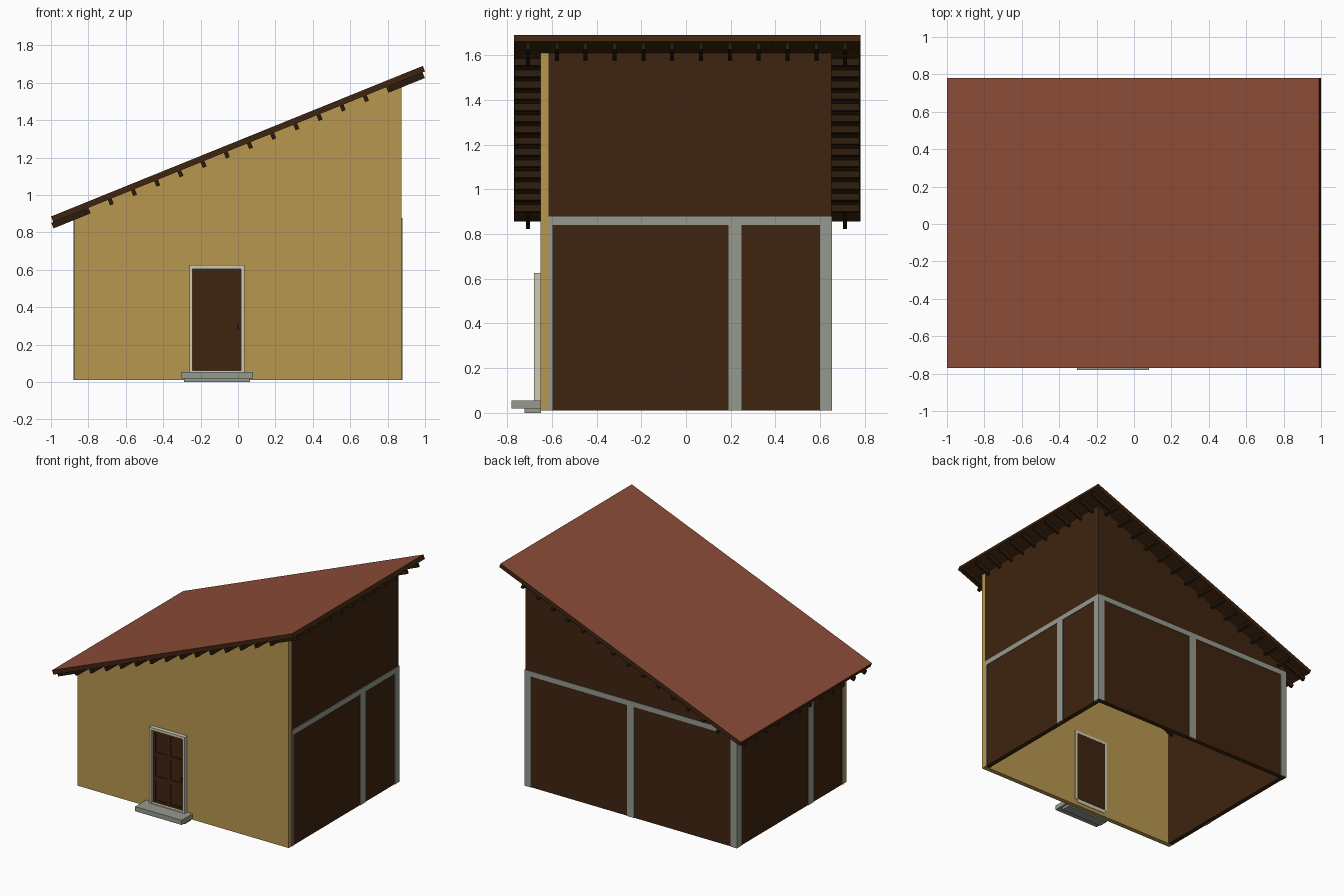
import bpy, bmesh, math

if "Cube" in bpy.data.objects:
    bpy.data.objects.remove(bpy.data.objects["Cube"])

def mat(name, r, g, b):
    lin = lambda c: ((c / 255 + 0.055) / 1.055) ** 2.4 if c > 10 else c / 255 / 12.92
    m = bpy.data.materials.new(name)
    m.diffuse_color = (lin(r), lin(g), lin(b), 1)
    m.use_nodes = True
    m.node_tree.nodes["Principled BSDF"].inputs["Base Color"].default_value = m.diffuse_color
    return m

RED = mat("red_roof", 140, 76, 56)
TAN = mat("tan_plaster", 184, 151, 80)
BROWN = mat("brown_wood", 62, 36, 15)
DARK = mat("dark_wood", 42, 26, 12)
GREY = mat("grey_trim", 150, 154, 143)
CREAM = mat("cream_frame", 205, 203, 178)
BLACK = mat("black_handle", 22, 18, 16)

def prism(bm, pts, y0, y1):
    """Extrude an x-z outline from y0 to y1."""
    a = [bm.verts.new((x, y0, z)) for x, z in pts]
    b = [bm.verts.new((x, y1, z)) for x, z in pts]
    n = len(pts)
    bm.faces.new(a)
    bm.faces.new(b[::-1])
    for i in range(n):
        bm.faces.new((a[i], b[i], b[(i + 1) % n], a[(i + 1) % n]))

def box(bm, x0, x1, y0, y1, z0, z1):
    prism(bm, [(x0, z0), (x1, z0), (x1, z1), (x0, z1)], y0, y1)

def finish(name, bm, *mats):
    bmesh.ops.recalc_face_normals(bm, faces=bm.faces)
    me = bpy.data.meshes.new(name)
    bm.to_mesh(me)
    bm.free()
    for m in mats:
        me.materials.append(m)
    ob = bpy.data.objects.new(name, me)
    bpy.context.collection.objects.link(ob)
    return ob

def boxes(name, m, *dims):
    bm = bmesh.new()
    for d in dims:
        box(bm, *d)
    return finish(name, bm, m)

# Roof plane helpers: point at x along the top edge, depth d square to the slope
SLOPE = 0.405
ANG = math.atan(SLOPE)
T, R = 0.032, 0.064
def P(x, d):
    return (x + d * math.sin(ANG), 0.885 + SLOPE * (x + 1) - d * math.cos(ANG))
def under(x):
    return 0.885 + SLOPE * (x + 1) - T / math.cos(ANG)

# Roof slab, red on top only
YF, YB = -0.77, 0.78
bm = bmesh.new()
prism(bm, [P(-1, 0), P(-1, T), P(0.988, T), P(0.988, 0)], YF, YB)
roof = finish("roof_slab", bm, BROWN, RED)
for p in roof.data.polygons:
    p.material_index = int(p.normal.z > 0.8)

# Short rafters under the low and high eaves
bm = bmesh.new()
for i in range(12):
    y = -0.707 + i * 0.129
    for x0, x1 in ((-1.01, -0.82), (0.78, 0.975)):
        prism(bm, [P(x0, T), P(x0, R), P(x1, R), P(x1, T)], y - 0.009, y + 0.009)
finish("eave_rafters", bm, DARK)

# Short lookouts under the front and back overhangs
bm = bmesh.new()
for i in range(14):
    x = -0.822 + i * 0.124
    for y0, y1 in ((YF + 0.003, -0.64), (0.64, YB - 0.003)):
        prism(bm, [P(x - 0.01, T), P(x - 0.01, R), P(x + 0.01, R), P(x + 0.01, T)], y0, y1)
finish("gable_lookouts", bm, DARK)

# Walls, open underneath, tops following the roof
W, B0, TH = 0.875, 0.01, 0.035
def wall(name, m, x0, x1, y0, y1):
    bm = bmesh.new()
    prism(bm, [(x0, B0), (x1, B0), (x1, under(x1)), (x0, under(x0))], y0, y1)
    finish(name, bm, m)
wall("front_wall", TAN, -W, W, -0.65, -0.615)
wall("back_wall", BROWN, -W, W, 0.615, 0.65)
wall("left_wall", BROWN, -W, -W + TH, -0.615, 0.615)
wall("right_wall", BROWN, W - TH, W, -0.615, 0.615)

# Grey timber posts and bands, slightly proud of the walls
E, ZB, ZT = 0.004, 0.84, 0.878
trim = []
for s, ym in ((1, 0.22), (-1, -0.22)):
    xs = sorted((s * (W - 0.01), s * (W + E)))
    trim.append((*xs, -0.614, -0.597, B0, ZB))
    trim.append((*xs, ym - 0.029, ym + 0.029, B0, ZB))
    trim.append((*xs, 0.60, 0.65, B0, ZB))
    trim.append((*xs, -0.614, 0.65, ZB, ZT))
for x0, x1 in ((-W - E, -W + 0.05), (-0.029, 0.029), (W - 0.05, W + E)):
    trim.append((x0, x1, 0.64, 0.65 + E, B0, ZB))
trim.append((-W - E, W + E, 0.64, 0.65 + E, ZB, ZT))
boxes("timber_trim", GREY, *trim)

# Door frame with sill
X0, X1, D0, D1 = -0.26, 0.035, 0.055, 0.625
F = (-0.68, -0.611)
boxes("door_frame", CREAM,
      (X0, X0 + 0.018, *F, D0, D1), (X1 - 0.018, X1, *F, D0, D1),
      (X0 + 0.018, X1 - 0.018, *F, D1 - 0.02, D1),
      (X0 + 0.018, X1 - 0.018, *F, D0 - 0.02, D0 + 0.006))

# Door leaf: back panel plus raised stiles and rails
a, b = X0 + 0.018, X1 - 0.018
c = (a + b) / 2
face = (-0.659, -0.652)
leaf = [(a, b, -0.653, -0.612, D0 + 0.006, D1 - 0.02)]
for x0, x1 in ((a, a + 0.02), (c - 0.017, c + 0.017), (b - 0.02, b)):
    leaf.append((x0, x1, *face, D0 + 0.006, D1 - 0.02))
for z0, z1 in ((0.061, 0.08), (0.23, 0.262), (0.41, 0.44), (0.585, 0.605)):
    for x0, x1 in ((a + 0.02, c - 0.017), (c + 0.017, b - 0.02)):
        leaf.append((x0, x1, *face, z0, z1))
boxes("door_leaf", BROWN, *leaf)
boxes("door_handle", BLACK, (-0.004, 0.004, -0.668, -0.658, 0.28, 0.31))

# Entrance steps
boxes("entrance_steps", GREY,
      (-0.305, 0.08, -0.78, -0.649, 0.02, 0.055),
      (-0.29, 0.065, -0.722, -0.649, 0.0, 0.02))
